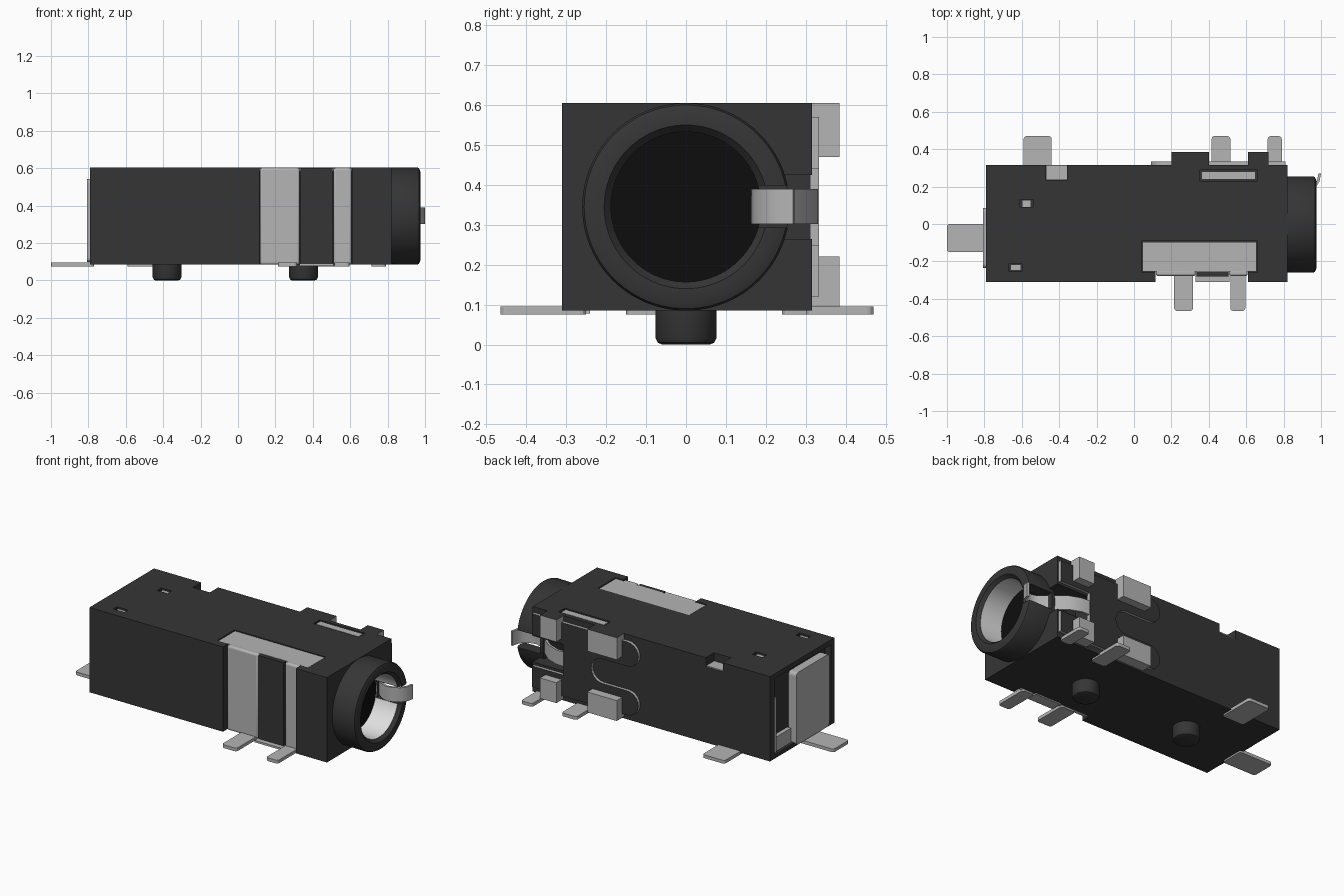
import bpy, bmesh, math
from mathutils import Vector

old = bpy.data.objects.get("Cube")
if old:
    bpy.data.objects.remove(old, do_unlink=True)


def material(name, v):
    m = bpy.data.materials.new(name)
    m.use_nodes = True
    m.diffuse_color = (v, v, v, 1)
    m.node_tree.nodes["Principled BSDF"].inputs["Base Color"].default_value = (v, v, v, 1)
    return m


DARK = material("dark plastic", 0.036)
METAL = material("terminal metal", 0.46)
LINER = material("pale liner", 0.75)
BLACK = material("black socket floor", 0.004)


def finish(name, bm, *mats):
    bmesh.ops.recalc_face_normals(bm, faces=bm.faces)
    me = bpy.data.meshes.new(name)
    bm.to_mesh(me)
    bm.free()
    for m in mats:
        me.materials.append(m)
    ob = bpy.data.objects.new(name, me)
    bpy.context.collection.objects.link(ob)
    return ob


def select(ob):
    bpy.ops.object.select_all(action='DESELECT')
    ob.select_set(True)
    bpy.context.view_layer.objects.active = ob


def smooth(ob):
    select(ob)
    bpy.ops.object.shade_smooth_by_angle(angle=math.radians(35))


def box(name, x, y, z, mat=METAL, round_axis=None, radius=0.015):
    """Box from (min, max) ranges, optionally rounding edges along one axis."""
    bm = bmesh.new()
    bmesh.ops.create_cube(bm, size=1)
    for v in bm.verts:
        v.co = [r[0] if c < 0 else r[1] for c, r in zip(v.co, (x, y, z))]
    if round_axis is not None:
        edges = [e for e in bm.edges
                 if abs((e.verts[0].co - e.verts[1].co).normalized()[round_axis]) > 0.9]
        bmesh.ops.bevel(bm, geom=edges, offset=radius, segments=3, profile=0.5, affect='EDGES')
    return finish(name, bm, mat)


def revolve(name, profile, axis, origin, mats, steps=64):
    """Spin (along, radius) points about the x or z axis."""
    bm = bmesh.new()
    vs = [bm.verts.new((a, 0, r) if axis == 'X' else (r, 0, a)) for a, r in profile]
    es = [bm.edges.new(p) for p in zip(vs, vs[1:])]
    bmesh.ops.spin(bm, geom=vs + es, cent=(0, 0, 0), angle=math.tau, steps=steps,
                   axis=(1, 0, 0) if axis == 'X' else (0, 0, 1))
    bmesh.ops.remove_doubles(bm, verts=bm.verts, dist=0.0001)
    bmesh.ops.translate(bm, verts=bm.verts, vec=origin)
    return finish(name, bm, *mats)


def cut(ob, cutters):
    for c in cutters:
        c.hide_render = True
        mod = ob.modifiers.new("cut", 'BOOLEAN')
        mod.operation, mod.object, mod.solver = 'DIFFERENCE', c, 'EXACT'
        select(ob)
        bpy.ops.object.modifier_apply(modifier=mod.name)
        bpy.data.objects.remove(c, do_unlink=True)


def hole(x, y, z):
    return box("cutter", x, y, z, DARK)


def extrude(name, pts, axis, lo, hi, mat):
    """Prism from an outline in XZ (axis 1) or XY (axis 2)."""
    bm = bmesh.new()
    vs = [bm.verts.new((a, lo, b) if axis == 1 else (a, b, lo)) for a, b in pts]
    face = bm.faces.new(vs)
    top = bmesh.ops.extrude_face_region(bm, geom=[face])["geom"]
    step = Vector((0, hi - lo, 0)) if axis == 1 else Vector((0, 0, hi - lo))
    bmesh.ops.translate(bm, verts=[v for v in top if isinstance(v, bmesh.types.BMVert)], vec=step)
    return finish(name, bm, mat)


def arc(cx, cz, r, start, end, n=10):
    angles = [math.radians(start + (end - start) * i / n) for i in range(n + 1)]
    return [(cx + r * math.cos(a), cz + r * math.sin(a)) for a in angles]


# Housing with its recesses
CZ = 0.345
body = box("housing", (-0.79, 0.82), (-0.31, 0.315), (0.085, 0.605), DARK)
cut(body, [
    hole((0.115, 0.61), (-0.5, -0.25), (0, 0.7)),
    hole((0.04, 0.66), (-0.26, -0.09), (0.592, 0.7)),
    hole((0.35, 0.66), (0.23, 0.29), (0.585, 0.7)),
    hole((-0.47, -0.355), (0.235, 0.5), (0.55, 0.7)),
    hole((-0.61, -0.54), (0.09, 0.13), (0.58, 0.7)),
    hole((-0.67, -0.595), (-0.25, -0.215), (0.58, 0.7)),
    hole((-0.9, -0.75), (-0.275, 0.27), (0.11, 0.575)),
    hole((0.55, 0.9), (0.15, 0.5), (0.265, 0.425)),
    revolve("cutter", [(0.7, 0), (0.7, 0.21), (0.9, 0.21), (0.9, 0)], 'X', (0, 0, CZ), [DARK]),
])
box("front_rib", (0.335, 0.505), (-0.28, -0.245), (0.085, 0.6), DARK)

# Barrel with a pale bore and a slot for the spring contact
barrel = revolve("barrel", [(0.79, 0), (0.79, 0.258), (0.958, 0.26), (0.968, 0.255), (0.975, 0.237),
                            (0.975, 0.205), (0.955, 0.188), (0.805, 0.188), (0.805, 0)],
                 'X', (0, 0, CZ), [DARK, LINER, BLACK], 96)
for p in barrel.data.polygons:
    c = p.center
    r = math.hypot(c.y, c.z - CZ)
    if r < 0.19 and c.x > 0.8:
        p.material_index = 2 if p.normal.x > 0.9 else 1
cut(barrel, [hole((0.81, 1.1), (0.16, 0.4), (0.293, 0.398))])
smooth(barrel)

# Locating pegs
for side, x in (("rear", -0.38), ("front", 0.35)):
    peg = revolve(side + "_locating_peg", [(0.1, 0), (0.1, 0.077), (0.018, 0.077), (0.005, 0.071),
                                           (0, 0.06), (0, 0)], 'Z', (x, 0, 0), [DARK], 40)
    smooth(peg)

# Top contacts seen in the recesses
box("top_clip_plate", (0.045, 0.655), (-0.255, -0.095), (0.585, 0.602))
box("top_slot_contact", (0.36, 0.65), (0.238, 0.282), (0.575, 0.602))
box("notch_contact", (-0.468, -0.357), (0.237, 0.313), (0.54, 0.556))
box("small_contact_inner", (-0.6, -0.55), (0.092, 0.128), (0.57, 0.595))
box("small_contact_outer", (-0.66, -0.605), (-0.248, -0.217), (0.57, 0.595))

# Front straps folding down from the top plate
for name, xs in (("wide_strap", (0.117, 0.33)), ("narrow_strap", (0.51, 0.608))):
    strap = box(name, xs, (-0.278, -0.245), (0.085, 0.603))
    bev = strap.modifiers.new("fold", 'BEVEL')
    bev.width, bev.segments, bev.limit_method = 0.012, 3, 'ANGLE'
    smooth(strap)
box("strap_bridge", (0.33, 0.51), (-0.31, -0.24), (0.078, 0.09))

# Solder feet
FEET = {
    "front_wide": ((0.215, 0.315), (-0.465, -0.25)),
    "front_narrow": ((0.515, 0.595), (-0.465, -0.25)),
    "back_rear": ((-0.59, -0.44), (0.24, 0.47)),
    "back_middle": ((0.415, 0.515), (0.24, 0.47)),
    "back_front": ((0.715, 0.79), (0.3, 0.47)),
    "end": ((-1.0, -0.77), (-0.15, 0.0)),
}
for name, (xs, ys) in FEET.items():
    box(name + "_solder_foot", xs, ys, (0.075, 0.095), METAL, 2)

# Rear end contact plate in its recess
box("end_plate", (-0.808, -0.755), (-0.235, 0.085), (0.1, 0.542), METAL, 0, 0.02)
box("end_recess_tab", (-0.775, -0.745), (0.09, 0.25), (0.112, 0.2))
box("end_recess_edge", (-0.785, -0.745), (0.245, 0.265), (0.115, 0.45))

# Back contact plate: two rounded tongues at one end, two arms at the other
R = 0.075
outline = [(0.81, 0.12), (0.81, 0.25), (0.6, 0.25), (0.6, 0.44), (0.81, 0.44), (0.81, 0.57)]
outline += arc(0.09 + R, 0.57 - R, R, 90, 270)
outline += arc(0.41 - R, CZ, R, 90, -90)
outline += arc(0.09 + R, 0.12 + R, R, 90, 270)
plate = extrude("back_contact_plate", outline, 1, 0.31, 0.333, METAL)
plate.data.materials.append(DARK)
for p in plate.data.polygons:
    if p.normal.y > 0.9:
        p.material_index = 1

# Folded back blocks, the upper pair capped in plastic
for x_name, xs in (("middle", (0.2, 0.4)), ("front", (0.61, 0.72))):
    box("lower_" + x_name + "_block", xs, (0.31, 0.385), (0.095, 0.22))
    upper = box("upper_" + x_name + "_block", xs, (0.31, 0.385), (0.47, 0.605))
    upper.data.materials.append(DARK)
    for p in upper.data.polygons:
        if p.normal.z > 0.9:
            p.material_index = 1

# Spring contact running through the barrel slot and curling out at the mouth
path = [(0.58, 0.325), (0.65, 0.322), (0.72, 0.295), (0.79, 0.235), (0.85, 0.185), (0.89, 0.17),
        (0.93, 0.178), (0.965, 0.2), (0.985, 0.23), (0.993, 0.27)]
pts = [Vector(p) for p in path]
sides = ([], [])
for i, p in enumerate(pts):
    d = (pts[min(i + 1, len(pts) - 1)] - pts[max(i - 1, 0)]).normalized()
    n = Vector((-d.y, d.x)) * 0.007
    sides[0].append(p + n)
    sides[1].append(p - n)
smooth(extrude("spring_contact", sides[0] + sides[1][::-1], 2, 0.302, 0.39, METAL))
